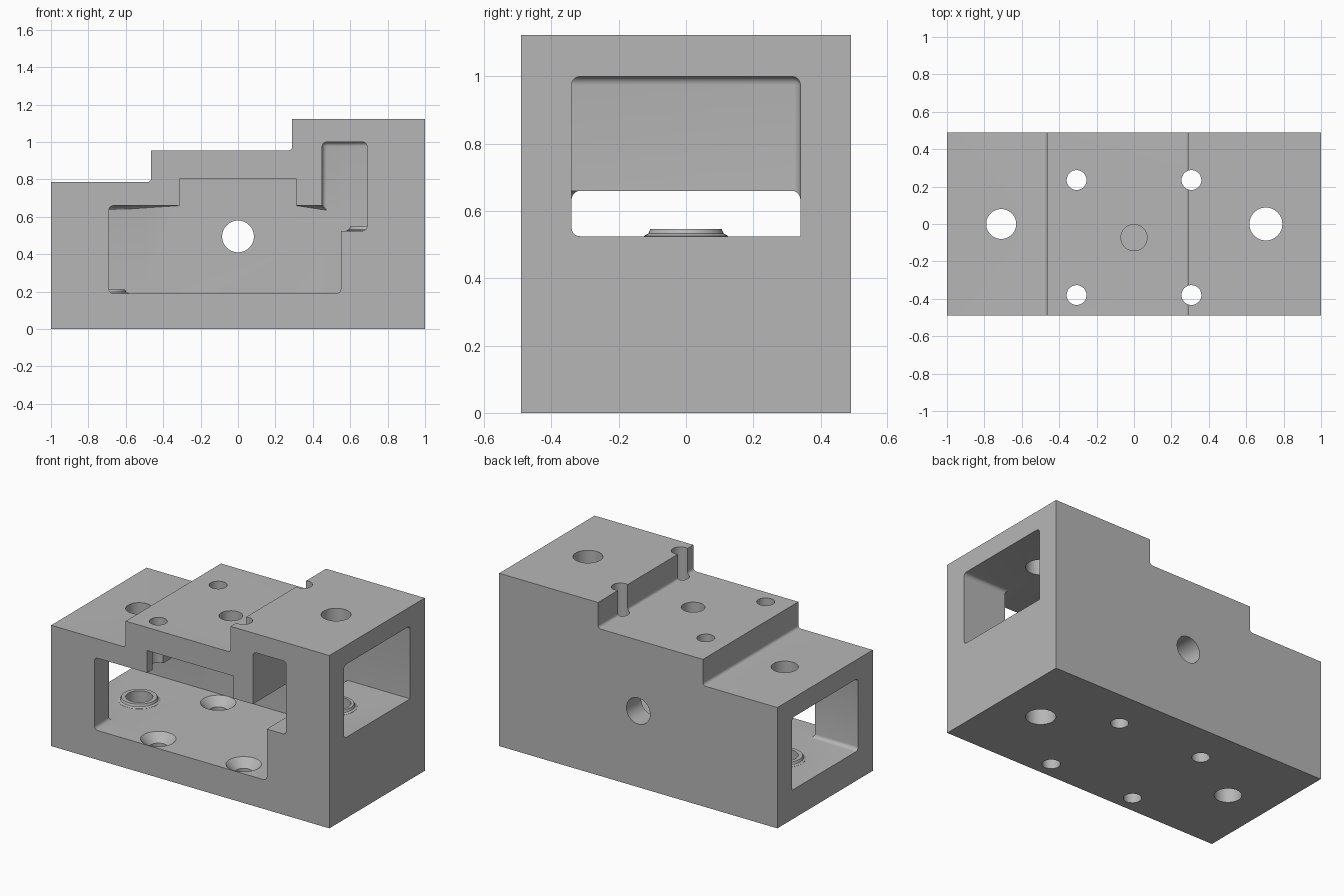
import bpy, bmesh, math
from mathutils import Vector

old = bpy.data.objects.get("Cube")
if old:
    bpy.data.objects.remove(old, do_unlink=True)

grey = bpy.data.materials.new("machined grey")
grey.use_nodes = True
grey.diffuse_color = (0.47, 0.47, 0.47, 1)
grey.node_tree.nodes["Principled BSDF"].inputs["Base Color"].default_value = (0.47, 0.47, 0.47, 1)


def finish(name, bm):
    bmesh.ops.recalc_face_normals(bm, faces=bm.faces)
    mesh = bpy.data.meshes.new(name)
    bm.to_mesh(mesh)
    bm.free()
    mesh.materials.append(grey)
    obj = bpy.data.objects.new(name, mesh)
    bpy.context.collection.objects.link(obj)
    return obj


def prism(name, points, axis, start, end, radius=0, rounded=None):
    """Extrude a profile along x or y, rounding the edges that pass the test."""
    bm = bmesh.new()
    place = (lambda u, v: (start, u, v)) if axis == "x" else (lambda u, v: (u, start, v))
    face = bm.faces.new([bm.verts.new(place(u, v)) for u, v in points])
    ext = bmesh.ops.extrude_face_region(bm, geom=[face])
    move = Vector((end - start, 0, 0) if axis == "x" else (0, end - start, 0))
    bmesh.ops.translate(bm, vec=move, verts=[g for g in ext["geom"] if isinstance(g, bmesh.types.BMVert)])
    bmesh.ops.recalc_face_normals(bm, faces=bm.faces)
    if rounded:
        edges = [e for e in bm.edges if rounded(*[v.co for v in e.verts])]
        bmesh.ops.bevel(bm, geom=edges, offset=radius, segments=5, profile=0.5,
                        affect="EDGES", clamp_overlap=True)
    return finish(name, bm)


def lathe(name, profile, center, axis="z", sides=48):
    """Closed solid of revolution from (radius, height) rings."""
    bm = bmesh.new()
    rings = []
    for r, h in profile:
        ring = []
        for i in range(sides):
            a = math.tau * i / sides
            c, s = r * math.cos(a), r * math.sin(a)
            offset = (c, s, h) if axis == "z" else (c, h, s)
            ring.append(bm.verts.new(Vector(center) + Vector(offset)))
        rings.append(ring)
    for low, high in zip(rings, rings[1:]):
        for i in range(sides):
            j = (i + 1) % sides
            bm.faces.new((low[i], low[j], high[j], high[i]))
    bm.faces.new(rings[0])
    bm.faces.new(rings[-1])
    return finish(name, bm)


def combine(tool, operation="DIFFERENCE"):
    mod = body.modifiers.new(tool.name, "BOOLEAN")
    mod.operation, mod.solver, mod.object = operation, "EXACT", tool
    bpy.context.view_layer.objects.active = body
    bpy.ops.object.modifier_apply(modifier=mod.name)
    bpy.data.objects.remove(tool, do_unlink=True)


def near(a, b):
    return abs(a - b) < 0.002


def at(p, q, corners):
    """True for an extruded edge that runs through one of the corners."""
    return not near(p.y, q.y) and any(near(p.x, x) and near(p.z, z) for x, z in corners)


# Stepped block with small fillets in the two step corners
LOW, MID, HIGH = 0.785, 0.955, 1.123
STEP_A, STEP_B = -0.465, 0.29
DEPTH = 0.49
body = prism("stepped_block",
             [(-1, 0), (1, 0), (1, HIGH), (STEP_B, HIGH), (STEP_B, MID),
              (STEP_A, MID), (STEP_A, LOW), (-1, LOW)],
             "y", -DEPTH, DEPTH, 0.02,
             lambda p, q: at(p, q, [(STEP_A, LOW), (STEP_B, MID)]))

# Front pocket, open at the front and closed by the back wall
FLOOR, SHELF, CEIL, ROOF = 0.19, 0.525, 0.66, 1.0
BACK = 0.34
pocket_corners = [(-0.69, FLOOR), (0.55, FLOOR), (0.69, SHELF),
                  (0.69, ROOF), (0.45, ROOF), (-0.69, CEIL)]


def pocket_round(p, q):
    at_back = near(p.y, BACK) and near(q.y, BACK)
    ceiling = near(p.z, q.z) and (near(p.z, CEIL) or near(p.z, ROOF))
    inner_wall = near(p.x, 0.45) and near(q.x, 0.45)
    return at(p, q, pocket_corners) or (at_back and (ceiling or inner_wall))


combine(prism("pocket_cutter",
              [(-0.69, FLOOR), (0.55, FLOOR), (0.55, SHELF), (0.69, SHELF), (0.69, ROOF),
               (0.45, ROOF), (0.45, CEIL), (0.31, CEIL), (0.31, 0.805), (-0.31, 0.805),
               (-0.31, CEIL), (-0.69, CEIL)],
              "y", -0.6, BACK, 0.025, pocket_round))

# Side windows running into the pocket
for name, start, end, bottom, top in (("right_end", -1.1, -0.5, FLOOR, CEIL),
                                      ("left_end", 0.6, 1.1, SHELF, ROOF)):
    combine(prism(name + "_window_cutter",
                  [(-BACK, bottom), (BACK, bottom), (BACK, top), (-BACK, top)],
                  "x", start, end, 0.025,
                  lambda p, q: not near(p.x, q.x) and not (p.y > 0 and near(p.z, bottom))))

# Raised seats and large through holes at each end
for x, floor, radius in ((-0.71, FLOOR, 0.08), (0.705, SHELF, 0.088)):
    combine(lathe("seat", [(0.125, -0.05), (0.125, 0.001), (0.112, 0.008), (0.106, 0.022)],
                  (x, 0, floor)), "UNION")
    combine(lathe("large_hole_cutter", [(radius, -0.1), (radius, 1.3)], (x, 0, 0)))

# Four bolt holes, countersunk in the pocket floor
for x in (-0.307, 0.307):
    for y in (-0.38, 0.235):
        combine(lathe("bolt_hole_cutter", [(0.053, -0.1), (0.053, 1.3)], (x, y, 0)))
        combine(lathe("countersink_cutter", [(0.05, -0.055), (0.105, 0), (0.105, 0.02)],
                      (x, y, FLOOR)))

# Top centre hole into the pocket, and the hole through the back wall
combine(lathe("top_hole_cutter", [(0.07, 0), (0.07, 0.5)], (0, -0.073, 0.7)))
combine(lathe("back_hole_cutter", [(0.085, 0.2), (0.085, 0.6)], (0, 0, 0.495), "y"))

bpy.ops.object.select_all(action="DESELECT")
body.select_set(True)
bpy.context.view_layer.objects.active = body
bpy.ops.object.shade_smooth_by_angle(angle=math.radians(30))
